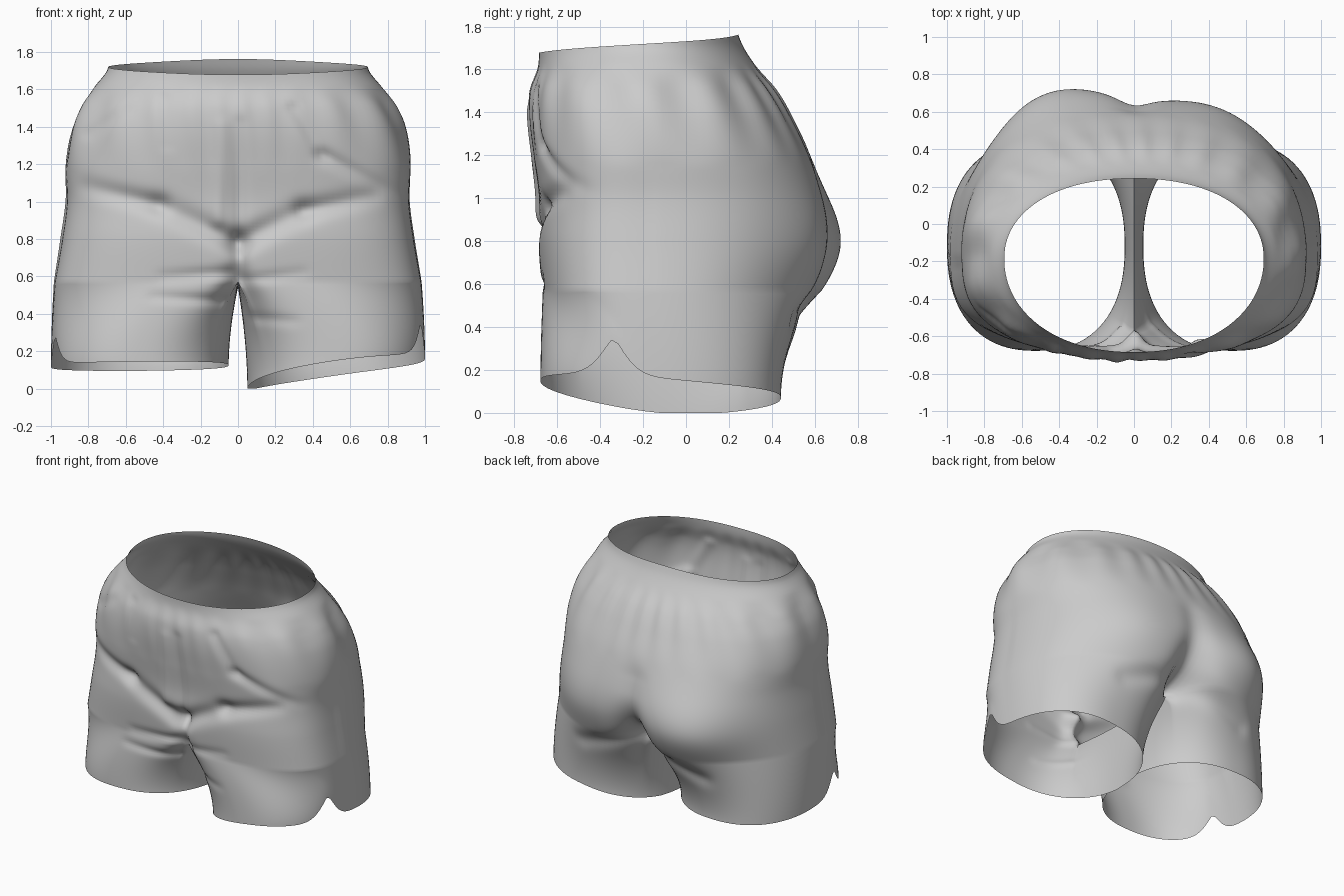
import bpy, bmesh, math

cube = bpy.data.objects.get("Cube")
if cube:
    bpy.data.objects.remove(cube)

N = 160          # points around the waist
H = N // 2
M = 36           # points across the crotch bridge
CROTCH = 0.57

# Body profile: height, half width, front y, back y, front roundness, back roundness
PROFILE = [
    (1.77, 0.69, -0.69, 0.24, 2.1, 2.1),
    (1.70, 0.70, -0.685, 0.27, 2.1, 2.1),
    (1.61, 0.77, -0.69, 0.33, 2.2, 2.1),
    (1.50, 0.84, -0.725, 0.42, 2.3, 2.1),
    (1.38, 0.89, -0.73, 0.49, 2.4, 2.2),
    (1.20, 0.92, -0.71, 0.57, 2.6, 2.3),
    (1.00, 0.915, -0.685, 0.61, 2.8, 2.4),
    (0.80, 0.94, -0.69, 0.61, 2.9, 2.4),
    (0.57, 0.98, -0.67, 0.57, 3.0, 2.4),
]

# Creases: start x, z, end x, z, width, depth
FRONT_FOLDS = [
    (0, 0.78, -0.42, 0.98, 0.06, 0.05), (-0.42, 0.98, -0.82, 1.08, 0.05, 0.04),
    (0, 0.78, 0.35, 0.95, 0.06, 0.05), (0.35, 0.95, 0.72, 1.03, 0.05, 0.04),
    (0.01, 0.6, 0.01, 1.42, 0.035, 0.025), (-0.11, 0.9, -0.09, 1.4, 0.04, -0.02),
    (0.3, 1.5, 0.45, 1.25, 0.035, 0.02), (0.45, 1.25, 0.85, 1.04, 0.035, 0.025),
    (-0.05, 0.62, -0.4, 0.6, 0.03, 0.02), (-0.08, 0.47, -0.45, 0.49, 0.03, 0.02),
    (0.05, 0.58, 0.35, 0.62, 0.03, 0.015), (0.05, 0.38, 0.3, 0.36, 0.03, 0.015),
    (-0.4, 1.55, -0.38, 1.3, 0.03, 0.015), (-0.8, 1.36, -0.6, 1.5, 0.03, 0.02),
]
BACK_FOLDS = [
    (0, 0.6, -0.5, 0.42, 0.06, 0.05), (0, 0.6, 0.5, 0.44, 0.06, 0.04),
    (0, 0.6, 0, 1.05, 0.09, 0.05),
]


def clamp(v):
    return max(0.0, min(1.0, v))


def bump(v, width):
    return math.exp(-(v / width) ** 2)


def profile_at(z):
    """Smooth interpolation through the profile rows."""
    rows = PROFILE
    z = max(rows[-1][0], min(rows[0][0], z))
    i = 0
    while i < len(rows) - 2 and z < rows[i + 1][0]:
        i += 1
    p0, p1, p2, p3 = rows[max(i - 1, 0)], rows[i], rows[i + 1], rows[min(i + 2, len(rows) - 1)]
    h = p2[0] - p1[0]
    t = (z - p1[0]) / h
    out = []
    for k in range(1, 6):
        m1 = (p2[k] - p0[k]) / (p2[0] - p0[0]) * h
        m2 = (p3[k] - p1[k]) / (p3[0] - p1[0]) * h
        out.append((2 * t**3 - 3 * t**2 + 1) * p1[k] + (t**3 - 2 * t**2 + t) * m1
                   + (3 * t**2 - 2 * t**3) * p2[k] + (t**3 - t**2) * m2)
    return out


def radius(a, rx, ry, n):
    return (abs(math.sin(a) / rx) ** n + abs(math.cos(a) / ry) ** n) ** (-1 / n)


def body_point(i, z):
    """Point on the body, with angle running from front centre towards +x."""
    a = 2 * math.pi * i / N
    w, yf, yb, nf, nb = profile_at(z)
    yc = -0.18
    front = math.cos(a) > 0
    r = radius(a, w, yc - yf if front else yb - yc, nf if front else nb)
    x = r * math.sin(a)
    # seat bulges
    if not front:
        r += 0.15 * bump(x + 0.38, 0.34) * bump(z - 0.77, 0.3)
        r += 0.07 * bump(x - 0.38, 0.34) * bump(z - 0.77, 0.3)
        # seat cleft
        r -= 0.2 * bump(x, 0.12) * clamp((0.95 - z) / 0.38) ** 2
    else:
        r -= 0.08 * bump(x, 0.07) * clamp((0.8 - z) / 0.23) ** 2
    # gathers below the waistband
    zone = clamp((1.62 - z) / 0.1) * clamp((z - 1.15) / 0.3)
    weight = 0.004 + 0.011 * abs(math.sin(a)) ** 4 + (0.003 if not front else 0)
    r += weight * zone * math.sin(21 * a + 3 * math.sin(2 * a) + 4 * (z - 1.4))
    return [r * math.sin(a), yc - r * math.cos(a), z]


def hem_point(phi, side):
    """Point on a leg hem, with angle running from the front towards the outside."""
    rx, ry = 0.475, 0.56
    cx, cy = 0.525, -0.118
    r = radius(phi, rx, ry, 2.35)
    s, c = math.sin(phi), math.cos(phi)
    if side > 0:
        z = 0.095 + 0.08 * s + 0.04 * c + 0.015 * math.cos(2 * phi)
        tall = 0.17
    else:
        z = 0.12 - 0.005 * s + 0.025 * c
        tall = 0.15
    d = abs(phi - math.radians(64))
    z += tall * math.exp(-((d / 0.17) ** 1.4))          # side slit
    return [side * (cx + r * s), cy - r * c, max(z, 0.0)]


def fold(co):
    """Press the creases into the front and back."""
    x, y, z = co
    for folds, k, direction in ((FRONT_FOLDS, clamp((-y - 0.35) / 0.2), 1),
                                (BACK_FOLDS, clamp((y - 0.15) / 0.2), -1)):
        if k <= 0:
            continue
        for x1, z1, x2, z2, width, depth in folds:
            dx, dz = x2 - x1, z2 - z1
            t = clamp(((x - x1) * dx + (z - z1) * dz) / (dx * dx + dz * dz))
            dist = math.hypot(x - x1 - t * dx, z - z1 - t * dz)
            y += direction * k * depth * bump(dist, width) * (1 - 0.6 * t)
    return (x, y, z)


def strip(upper, lower, closed=True):
    count = len(upper)
    for i in range(count if closed else count - 1):
        j = (i + 1) % count
        bm.faces.new((upper[i], lower[i], lower[j], upper[j]))


bm = bmesh.new()

# Waist and seat
ROWS = 60
previous = None
for row in range(ROWS + 1):
    ring = []
    for i in range(N):
        top = 1.72 - 0.042 * math.cos(2 * math.pi * i / N)
        z = top + (CROTCH - top) * row / ROWS
        ring.append(bm.verts.new(body_point(i, z)))
    if previous:
        strip(previous, ring)
    previous = ring

# Crotch bridge from back centre to front centre
start, end = previous[H].co, previous[0].co
bridge = []
for j in range(1, M):
    t = j / M
    co = start.lerp(end, t)
    co.z -= 0.03 * math.sin(math.pi * t)
    bridge.append(bm.verts.new(co))

# Legs
LEG_ROWS = 28
for side in (1, -1):
    outer = [previous[(side * i) % N] for i in range(H + 1)]
    crotch_ring = outer + bridge
    hem = [hem_point(math.radians(-45 + 270 * i / H), side) for i in range(H + 1)]
    hem += [hem_point(math.radians(225 + 90 * j / M), side) for j in range(1, M)]
    upper = crotch_ring
    for row in range(1, LEG_ROWS + 1):
        t = row / LEG_ROWS
        s = 1 - (1 - t) ** 1.8
        ring = []
        for v, h in zip(crotch_ring, hem):
            c = v.co
            ring.append(bm.verts.new((c.x + (h[0] - c.x) * s,
                                      c.y + (h[1] - c.y) * s,
                                      c.z + (h[2] - c.z) * t)))
        strip(upper, ring)
        upper = ring

for v in bm.verts:
    v.co = fold(v.co)
bmesh.ops.recalc_face_normals(bm, faces=bm.faces[:])
# outward normals on the open cloth
bm.faces.ensure_lookup_table()
f = bm.faces[0]
if f.normal.y * (f.calc_center_median().y + 0.18) < 0:
    bmesh.ops.reverse_faces(bm, faces=bm.faces[:])

mesh = bpy.data.meshes.new("shorts")
bm.to_mesh(mesh)
bm.free()
shorts = bpy.data.objects.new("shorts", mesh)
bpy.context.collection.objects.link(shorts)

# Cloth colour
cloth = bpy.data.materials.new("grey cloth")
cloth.use_nodes = True
cloth.diffuse_color = (0.6, 0.6, 0.6, 1)
cloth.node_tree.nodes["Principled BSDF"].inputs["Base Color"].default_value = (0.6, 0.6, 0.6, 1)
mesh.materials.append(cloth)

bpy.context.view_layer.objects.active = shorts
shorts.select_set(True)
bpy.ops.object.shade_smooth_by_angle(angle=math.radians(60))
